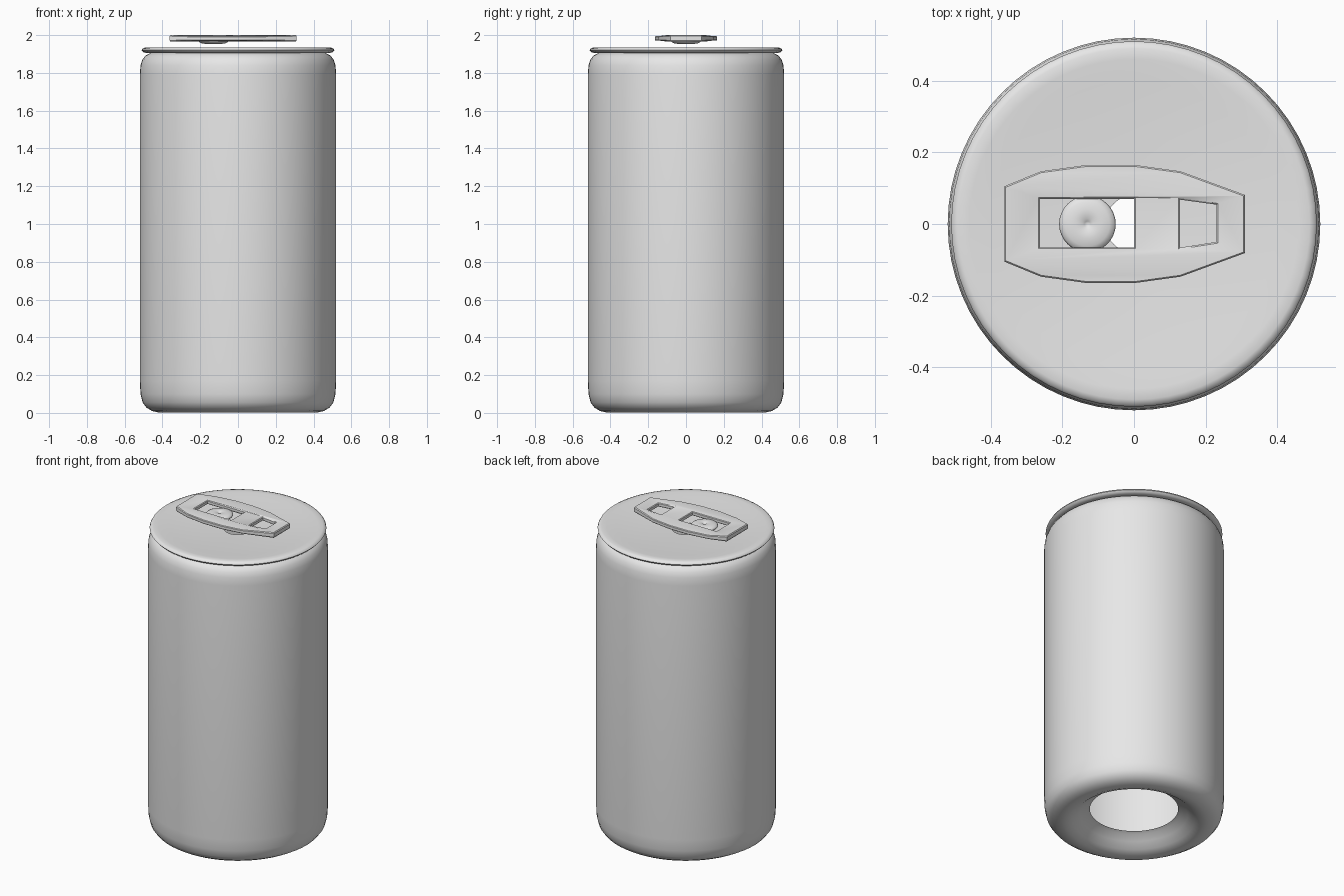
import bpy, bmesh, math

if "Cube" in bpy.data.objects:
    bpy.data.objects.remove(bpy.data.objects["Cube"])

metal = bpy.data.materials.new("aluminium_grey")
metal.diffuse_color = (0.8, 0.8, 0.8, 1)
metal.use_nodes = True
metal.node_tree.nodes["Principled BSDF"].inputs["Base Color"].default_value = metal.diffuse_color


def finish(obj, angle):
    obj.data.materials.clear()
    obj.data.materials.append(metal)
    bpy.ops.object.select_all(action='DESELECT')
    obj.select_set(True)
    bpy.context.view_layer.objects.active = obj
    bpy.ops.object.shade_smooth_by_angle(angle=math.radians(angle))


def lathe(name, profile, x=0.0, steps=64):
    """Revolve (radius, z) points around a vertical axis at x."""
    bm = bmesh.new()
    rings = []
    for r, z in profile:
        rings.append([bm.verts.new((x + r * math.cos(2 * math.pi * j / steps),
                                    r * math.sin(2 * math.pi * j / steps), z))
                      for j in range(steps)])
    for low, high in zip(rings, rings[1:]):
        for j in range(steps):
            k = (j + 1) % steps
            bm.faces.new((low[j], low[k], high[k], high[j]))
    bmesh.ops.remove_doubles(bm, verts=bm.verts, dist=1e-5)
    mesh = bpy.data.meshes.new(name)
    bm.to_mesh(mesh)
    bm.free()
    obj = bpy.data.objects.new(name, mesh)
    bpy.context.collection.objects.link(obj)
    finish(obj, 60)
    return obj


# Can wall with a dished, open underside and rounded shoulder
lathe("can_body", [
    (0.255, 0.087), (0.275, 0.078), (0.31, 0.05), (0.35, 0.018), (0.39, 0.002),
    (0.42, 0.002), (0.455, 0.01), (0.485, 0.028), (0.505, 0.055), (0.516, 0.10),
    (0.52, 0.17), (0.52, 1.79), (0.516, 1.84), (0.506, 1.87), (0.49, 1.892),
    (0.465, 1.905), (0.44, 1.908)])

# Lid with rolled rim and small central opening
lathe("lid", [
    (0.45, 1.906), (0.485, 1.905), (0.502, 1.91), (0.51, 1.92), (0.505, 1.929),
    (0.49, 1.935), (0.46, 1.934), (0.40, 1.929), (0.25, 1.918), (0.08, 1.912)])

# Flattened rivet with a dimple
lathe("rivet", [
    (0.0, 1.952), (0.04, 1.953), (0.065, 1.957), (0.076, 1.963), (0.079, 1.969),
    (0.075, 1.976), (0.062, 1.982), (0.04, 1.985), (0.015, 1.984), (0.008, 1.979),
    (0.0, 1.976)], x=-0.13, steps=32)

# Pull tab: outline with two finger holes, rounded edges
half = [(-0.362, 0.105), (-0.26, 0.147), (-0.13, 0.165), (0.0, 0.165),
        (0.13, 0.147), (0.31, 0.081)]
outline = half + [(x, -y) for x, y in reversed(half)]
large_hole = [(-0.263, -0.065), (0.0, -0.065), (0.0, 0.07), (-0.263, 0.07)]
small_hole = [(0.128, -0.066), (0.23, -0.05), (0.23, 0.054), (0.128, 0.068)]

curve = bpy.data.curves.new("pull_tab", 'CURVE')
curve.dimensions = '2D'
curve.fill_mode = 'BOTH'
for points in (outline, large_hole, small_hole):
    spline = curve.splines.new('POLY')
    spline.points.add(len(points) - 1)
    for p, (x, y) in zip(spline.points, points):
        p.co = (x, y, 0, 1)
    spline.use_cyclic_u = True
curve.extrude = 0.008
curve.bevel_depth = 0.004
curve.bevel_resolution = 0
curve.offset = -0.004
tab = bpy.data.objects.new("pull_tab", curve)
bpy.context.collection.objects.link(tab)
bpy.ops.object.select_all(action='DESELECT')
tab.select_set(True)
bpy.context.view_layer.objects.active = tab
bpy.ops.object.convert(target='MESH')
tab = bpy.context.view_layer.objects.active

# Thicken the two ends of the tab slightly
for v in tab.data.vertices:
    if v.co.x < -0.33 or v.co.x > 0.29:
        v.co.z *= 1.42
    v.co.z += 1.983
bm = bmesh.new()
bm.from_mesh(tab.data)
bmesh.ops.remove_doubles(bm, verts=bm.verts, dist=1e-5)
bmesh.ops.recalc_face_normals(bm, faces=bm.faces)
bm.to_mesh(tab.data)
bm.free()
finish(tab, 30)
